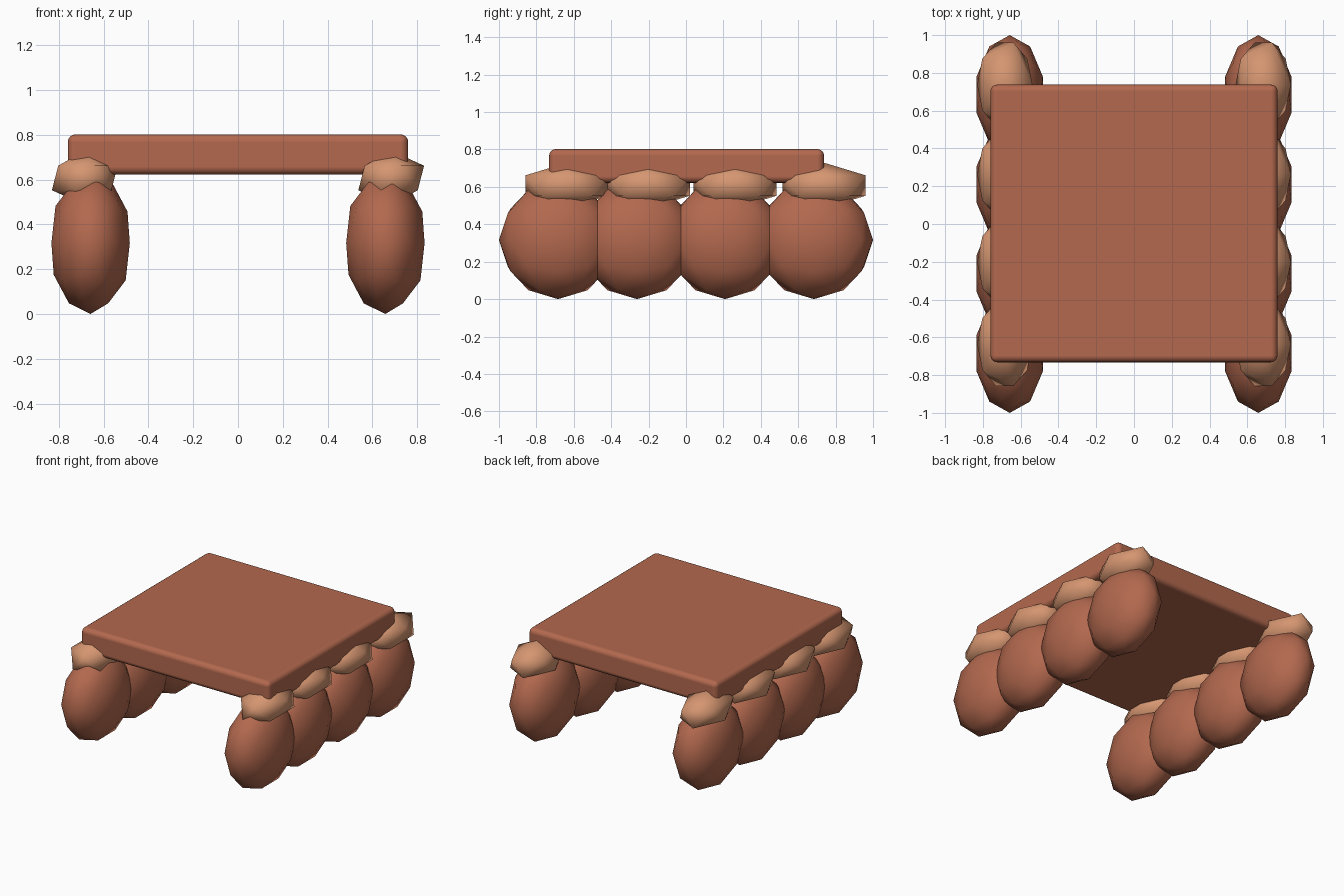
import bpy
import bmesh
from mathutils import Matrix, Vector

if "Cube" in bpy.data.objects:
    bpy.data.objects.remove(bpy.data.objects["Cube"], do_unlink=True)


def make_material(name, rgb):
    mat = bpy.data.materials.new(name)
    mat.use_nodes = True
    mat.diffuse_color = (*rgb, 1)
    mat.node_tree.nodes["Principled BSDF"].inputs["Base Color"].default_value = (*rgb, 1)
    return mat


def finish(name, bm, mat, location):
    mesh = bpy.data.meshes.new(name)
    for face in bm.faces:
        face.smooth = True
    bm.to_mesh(mesh)
    bm.free()
    mesh.materials.append(mat)
    obj = bpy.data.objects.new(name, mesh)
    obj.location = location
    bpy.context.collection.objects.link(obj)
    return obj


def ellipsoid(name, detail, radii, location, mat):
    bm = bmesh.new()
    bmesh.ops.create_icosphere(bm, subdivisions=detail, radius=1,
                               matrix=Matrix.Diagonal(Vector(radii)).to_4x4())
    return finish(name, bm, mat, location)


brown = make_material("clay brown", (0.45, 0.14, 0.077))
tan = make_material("light tan", (0.67, 0.305, 0.165))

# Rounded slab on top
bm = bmesh.new()
bmesh.ops.create_cube(bm, size=1, matrix=Matrix.Diagonal((1.52, 1.47, 0.18, 1)))
slab = finish("top_slab", bm, brown, (0, 0.003, 0.712))
bevel = slab.modifiers.new("rounded_edges", "BEVEL")
bevel.width = 0.035
bevel.segments = 4
bevel.harden_normals = True

# Two rows of four egg-shaped legs, each with a faceted pad under the slab
leg_ys = (-0.684, -0.262, 0.209, 0.684)
pad_ys = (-0.636, -0.202, 0.262, 0.738)
for side, sign in (("left", 1), ("right", -1)):
    for i, (leg_y, pad_y) in enumerate(zip(leg_ys, pad_ys), 1):
        ellipsoid(f"{side}_leg_{i}", 2, (0.184, 0.316, 0.316),
                  (sign * 0.658, leg_y, 0.316), brown)
        ellipsoid(f"{side}_pad_{i}", 1, (0.164, 0.262, 0.122),
                  (sign * 0.684, pad_y, 0.607), tan)
